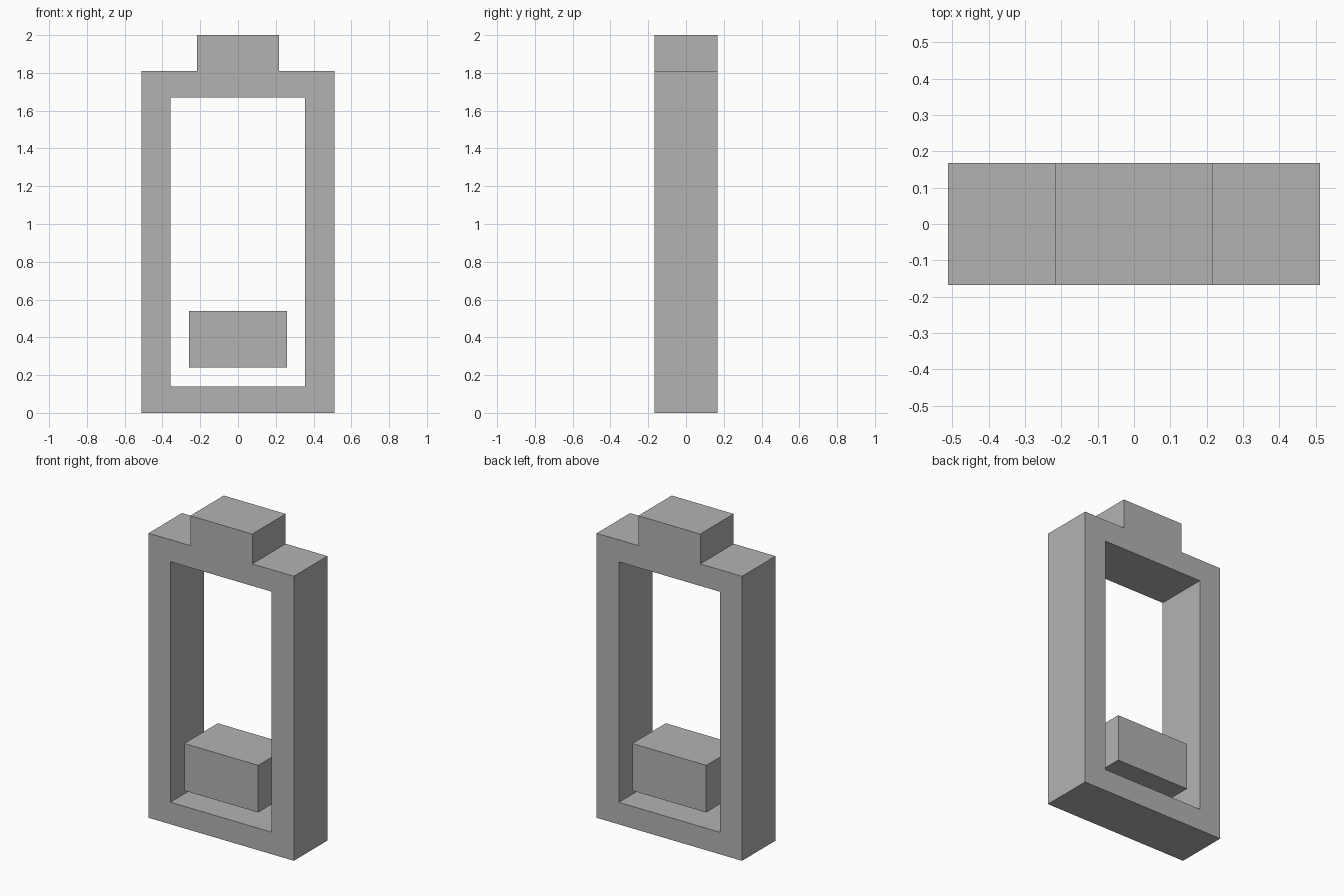
import bpy
import bmesh

cube = bpy.data.objects.get("Cube")
if cube:
    bpy.data.objects.remove(cube, do_unlink=True)

HALF_DEPTH = 0.168

grey = bpy.data.materials.new("plain grey")
grey.use_nodes = True
colour = (0.45, 0.45, 0.45, 1.0)
grey.diffuse_color = colour
grey.node_tree.nodes["Principled BSDF"].inputs["Base Color"].default_value = colour


def extruded_cells(name, xs, zs, solid):
    """Fill the solid cells of an x-z grid and extrude them through the depth."""
    bm = bmesh.new()
    grid = [[bm.verts.new((x, -HALF_DEPTH, z)) for x in xs] for z in zs]
    for r in range(len(zs) - 1):
        for c in range(len(xs) - 1):
            if solid(r, c):
                bm.faces.new((grid[r][c], grid[r][c + 1],
                              grid[r + 1][c + 1], grid[r + 1][c]))
    bmesh.ops.delete(bm, geom=[v for v in bm.verts if not v.link_faces], context='VERTS')
    result = bmesh.ops.extrude_face_region(bm, geom=bm.faces[:], use_keep_orig=True)
    moved = [g for g in result["geom"] if isinstance(g, bmesh.types.BMVert)]
    bmesh.ops.translate(bm, verts=moved, vec=(0, 2 * HALF_DEPTH, 0))
    bmesh.ops.recalc_face_normals(bm, faces=bm.faces[:])
    mesh = bpy.data.meshes.new(name)
    bm.to_mesh(mesh)
    bm.free()
    mesh.materials.append(grey)
    obj = bpy.data.objects.new(name, mesh)
    bpy.context.collection.objects.link(obj)
    return obj


def frame_cell(row, column):
    if row == 3:                       # terminal nub on top
        return column == 2
    if row == 1:                       # side walls around the opening
        return column in (0, 4)
    return True                        # bottom and top bars


# Battery-shaped frame with its terminal nub
extruded_cells("battery_frame",
               (-0.512, -0.358, -0.218, 0.218, 0.355, 0.511),
               (0, 0.14, 1.67, 1.81, 2), frame_cell)

# Charge bar floating in the opening
extruded_cells("charge_bar", (-0.26, 0.26), (0.24, 0.54), lambda row, column: True)
